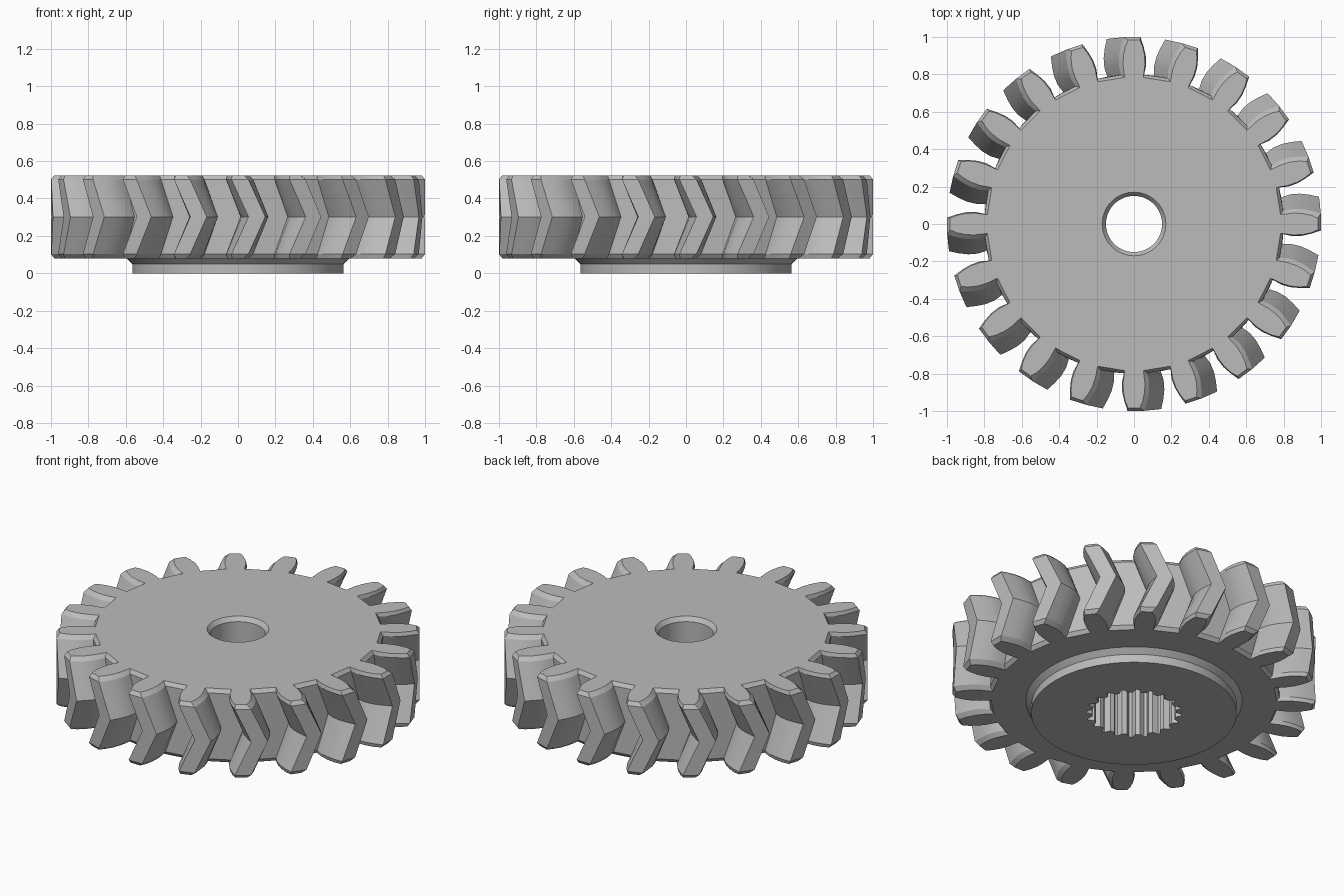
import bpy
import bmesh
import math
from mathutils import Vector

TEETH = 20
TWIST = math.radians(5.8)
Z_LOW, Z_MID, Z_HIGH = 0.08, 0.302, 0.524
BEVEL = 0.022

# Half of a tooth outline as (radius, half width), full size and bevelled end
TOOTH = [(0.80, 0.062), (0.85, 0.073), (0.90, 0.072), (0.95, 0.061), (1.0, 0.045)]
TOOTH_END = [(0.785, 0.05), (0.85, 0.058), (0.90, 0.057), (0.95, 0.046), (0.983, 0.031)]

old = bpy.data.objects.get("Cube")
if old:
    bpy.data.objects.remove(old, do_unlink=True)

steel = bpy.data.materials.new("Steel grey")
steel.use_nodes = True
grey = (0.5, 0.5, 0.5, 1.0)
steel.diffuse_color = grey
steel.node_tree.nodes["Principled BSDF"].inputs["Base Color"].default_value = grey

bm = bmesh.new()


def ring(points, z):
    return [bm.verts.new((x, y, z)) for x, y in points]


def circle(radius, z, count=64):
    angles = [2 * math.pi * i / count for i in range(count)]
    return ring([(radius * math.cos(a), radius * math.sin(a)) for a in angles], z)


def tooth_ring(profile, z):
    """Whole gear outline at one height, turned to follow the chevron."""
    turn = TWIST * (1 - abs(z - Z_MID) / (Z_HIGH - Z_MID))
    side = [(r, -w) for r, w in profile] + [(r, w) for r, w in reversed(profile)]
    points = []
    for i in range(TEETH):
        a = 2 * math.pi * i / TEETH + turn
        c, s = math.cos(a), math.sin(a)
        for r, w in side:
            x = math.sqrt(r * r - w * w)
            points.append((x * c - w * s, x * s + w * c))
    return ring(points, z)


def spline_ring(z, count=20):
    """Toothed socket outline: flat lands and narrow grooves."""
    points = []
    for i in range(count):
        for offset, radius in ((-0.32, 0.232), (-0.1, 0.262), (0.1, 0.262), (0.32, 0.232)):
            a = 2 * math.pi * (i + offset) / count
            points.append((radius * math.cos(a), radius * math.sin(a)))
    return ring(points, z)


def wall(rings):
    """Join successive rings with quads."""
    for low, high in zip(rings, rings[1:]):
        n = len(low)
        for i in range(n):
            j = (i + 1) % n
            bm.faces.new((low[i], low[j], high[j], high[i]))


def plate(outer, inner, up):
    """Flat face between two rings."""
    edges = []
    for loop in (outer, inner):
        for i, v in enumerate(loop):
            w = loop[(i + 1) % len(loop)]
            edges.append(bm.edges.get((v, w)) or bm.edges.new((v, w)))
    bmesh.ops.triangle_fill(bm, edges=edges, use_beauty=True, normal=Vector((0, 0, up)))


# Herringbone teeth with bevelled ends
teeth = [tooth_ring(TOOTH_END, Z_LOW), tooth_ring(TOOTH, Z_LOW + BEVEL),
         tooth_ring(TOOTH, Z_MID), tooth_ring(TOOTH, Z_HIGH - BEVEL),
         tooth_ring(TOOTH_END, Z_HIGH)]
wall(teeth)

# Round collar underneath, flaring into the gear
collar = [circle(0.565, 0), circle(0.565, 0.05), circle(0.595, Z_LOW)]
wall(collar)

# Shaft bore with a countersunk rim
bore = [circle(0.15, 0.32), circle(0.15, Z_HIGH - 0.025), circle(0.17, Z_HIGH)]
wall(bore)

# Splined socket from below
socket = [spline_ring(0), spline_ring(0.32)]
wall(socket)

# Flat plates closing the body
plate(teeth[-1], bore[-1], 1)
plate(teeth[0], collar[-1], -1)
plate(collar[0], socket[0], -1)
plate(socket[1], bore[0], -1)

bmesh.ops.recalc_face_normals(bm, faces=bm.faces)
mesh = bpy.data.meshes.new("herringbone_gear")
bm.to_mesh(mesh)
bm.free()
mesh.materials.append(steel)

gear = bpy.data.objects.new("herringbone_gear", mesh)
bpy.context.collection.objects.link(gear)
bpy.ops.object.select_all(action="DESELECT")
gear.select_set(True)
bpy.context.view_layer.objects.active = gear
bpy.ops.object.shade_smooth_by_angle(angle=math.radians(22))
